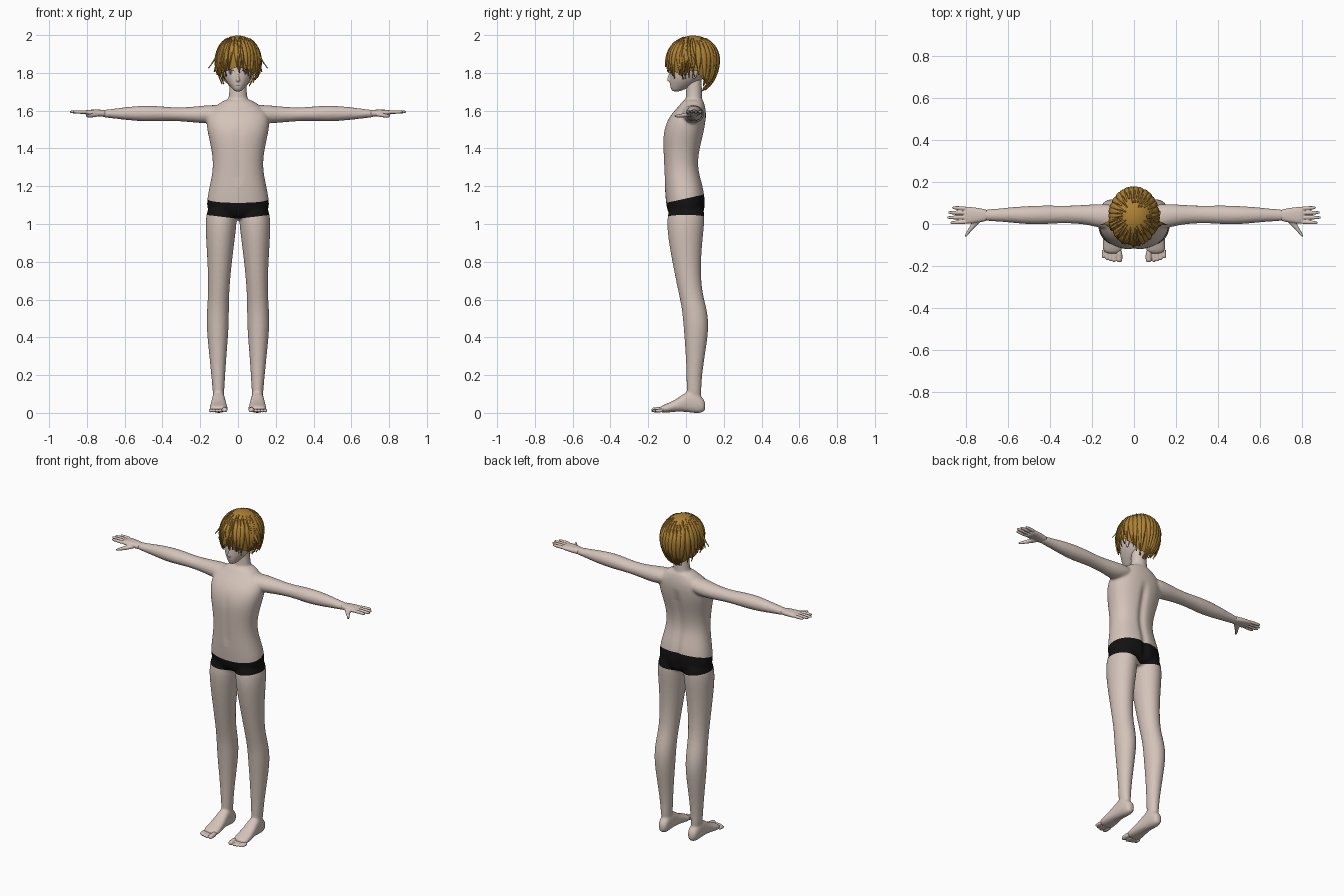
import bpy, bmesh, math, random
from mathutils import Vector
from mathutils.bvhtree import BVHTree

random.seed(4)
if "Cube" in bpy.data.objects:
    bpy.data.objects.remove(bpy.data.objects["Cube"])


def material(name, *rgb):
    m = bpy.data.materials.new(name)
    m.use_nodes = True
    m.diffuse_color = (*rgb, 1)
    m.node_tree.nodes["Principled BSDF"].inputs["Base Color"].default_value = (*rgb, 1)
    return m


SKIN = material("skin", .66, .55, .49)
HAIR = material("golden hair", .42, .22, .035)
HAIR_DARK = material("dark hair edge", .08, .04, .01)
CLOTH = material("black cloth", .006, .006, .006)
WHITE = material("eye white", .75, .72, .72)
IRIS = material("violet iris", .2, .13, .2)
LASH = material("dark lash", .05, .03, .03)
LIP = material("lip line", .33, .2, .18)


def finish(name, bm, *mats):
    bmesh.ops.recalc_face_normals(bm, faces=bm.faces)
    me = bpy.data.meshes.new(name)
    bm.to_mesh(me)
    bm.free()
    for m in mats:
        me.materials.append(m)
    me.polygons.foreach_set("use_smooth", [True] * len(me.polygons))
    ob = bpy.data.objects.new(name, me)
    bpy.context.collection.objects.link(ob)
    return ob


def loft(bm, axis, rows, side=1, n=16, power=1.0):
    """Closed skin over rows of (position, a0, a1, b0, b1) along an axis."""
    rings = []
    for p, a0, a1, b0, b1 in rows:
        ring = []
        for i in range(n):
            t = math.tau * i / n
            c, s = math.cos(t), math.sin(t)
            a = (a0 + a1) / 2 + (a1 - a0) / 2 * math.copysign(abs(c) ** power, c)
            b = (b0 + b1) / 2 + (b1 - b0) / 2 * math.copysign(abs(s) ** power, s)
            x, y, z = {"x": (p, a, b), "y": (a, p, b), "z": (a, b, p)}[axis]
            ring.append(bm.verts.new((x * side, y, z)))
        rings.append(ring)
    for r, q in zip(rings, rings[1:]):
        for i in range(n):
            j = (i + 1) % n
            bm.faces.new((r[i], r[j], q[j], q[i]))
    bm.faces.new(rings[0])
    bm.faces.new(rings[-1])


def centred(rows):
    return [(z, -w, w, f, b) for z, w, f, b in rows]


def blend(ob, voxel, smooth):
    """Round the parts, fuse them into one skin and relax the joints."""
    ob.modifiers.new("round", "SUBSURF").levels = 2
    rm = ob.modifiers.new("fuse", "REMESH")
    rm.mode, rm.voxel_size, rm.use_smooth_shade = "VOXEL", voxel, True
    sm = ob.modifiers.new("relax", "SMOOTH")
    sm.factor, sm.iterations = .5, smooth
    bpy.context.view_layer.update()
    me = bpy.data.meshes.new_from_object(ob.evaluated_get(bpy.context.evaluated_depsgraph_get()))
    ob.modifiers.clear()
    ob.data = me
    me.polygons.foreach_set("use_smooth", [True] * len(me.polygons))
    return ob


# Body: torso, neck, arms, legs and feet fused into one skin
bm = bmesh.new()
loft(bm, "z", centred([
    (1.02, .08, -.06, .07), (1.06, .166, -.1, .1), (1.12, .168, -.108, .105),
    (1.2, .152, -.114, .094), (1.3, .13, -.118, .062), (1.4, .142, -.123, .075),
    (1.48, .162, -.124, .097), (1.55, .172, -.102, .107), (1.6, .155, -.062, .107),
    (1.635, .105, -.03, .098), (1.665, .062, -.008, .09)]), n=20, power=.88)
loft(bm, "z", centred([(1.58, .05, 0, .085), (1.65, .056, -.004, .088),
                       (1.7, .046, .0, .085), (1.76, .046, 0, .085), (1.8, .04, .01, .08)]))
for s in (1, -1):
    loft(bm, "x", [
        (.06, -.03, .09, 1.55, 1.63), (.15, -.025, .098, 1.53, 1.632), (.22, -.003, .093, 1.535, 1.623),
        (.32, .004, .087, 1.545, 1.616), (.4, 0, .09, 1.545, 1.623), (.48, -.005, .088, 1.541, 1.629),
        (.58, .005, .082, 1.548, 1.622), (.68, .014, .07, 1.561, 1.607), (.73, .013, .071, 1.565, 1.605)], s)
    loft(bm, "z", [
        (.05, .075, .13, 0, .085), (.15, .071, .137, .004, .079), (.3, .061, .152, -.001, .099),
        (.45, .048, .168, -.013, .124), (.55, .048, .165, -.021, .112), (.65, .046, .157, -.043, .082),
        (.8, .032, .162, -.074, .078), (.95, .012, .172, -.1, .092), (1.04, .003, .173, -.102, .102),
        (1.12, .01, .15, -.08, .09)], s, 20)
    loft(bm, "y", [
        (.104, .082, .12, .012, .06), (.08, .07, .133, -.003, .09), (.04, .069, .137, -.002, .125),
        (0, .066, .14, .004, .112), (-.05, .059, .147, .007, .073), (-.1, .053, .152, 0, .049),
        (-.145, .055, .15, .001, .035)], s, power=.85)
body = blend(finish("body", bm, SKIN, CLOTH), .007, 6)

# Spine and belly grooves, then trunks cut in by sloping planes
bm = bmesh.new()
bm.from_mesh(body.data)
bm.normal_update()
for v in bm.verts:
    x, y, z = v.co
    if 1.04 < z < 1.56 and abs(x) < .1:
        fade = min(1, (z - 1.04) / .04, (1.56 - z) / .08)
        groove = fade * math.exp(-(x / .022) ** 2)
        if v.normal.y > .3:
            v.co.y -= .012 * groove
        elif v.normal.y < -.3 and z > 1.2:
            v.co.y += .004 * groove * min(1, (z - 1.2) / .05)


def waist(c):
    return 1.135 + .22 * c.y


def leg_line(c):
    return 1.028 + .12 * abs(c.x)


for co, no in (((0, 0, 1.135), (0, -.22, 1)), ((0, 0, 1.028), (.12, 0, 1)), ((0, 0, 1.028), (-.12, 0, 1))):
    bmesh.ops.bisect_plane(bm, geom=bm.verts[:] + bm.edges[:] + bm.faces[:], plane_co=co, plane_no=no)
for f in bm.faces:
    c = f.calc_center_median()
    f.material_index = int(leg_line(c) < c.z < waist(c))
bm.to_mesh(body.data)
bm.free()

# Hands and toes
for s, label in ((1, "left"), (-1, "right")):
    bm = bmesh.new()
    loft(bm, "x", [(.69, .015, .069, 1.565, 1.604), (.73, .008, .075, 1.568, 1.606),
                   (.78, 0, .084, 1.574, 1.606), (.815, .0, .083, 1.578, 1.603)], s, 12, .8)
    for y0, y1, tip in ((.073, .078, .868), (.052, .055, .887), (.031, .031, .892), (.01, .006, .876)):
        rows = []
        for t, r in ((0, .011), (.5, .0105), (.85, .009), (1, .005)):
            x, y, z = .79 + (tip - .79) * t, y0 + (y1 - y0) * t, 1.592 + .002 * t
            rows.append((x, y - r, y + r, z - r, z + r))
        loft(bm, "x", rows, s, 8)
    loft(bm, "y", [(.035, .71, .77, 1.57, 1.598), (.005, .732, .775, 1.565, 1.592),
                   (-.03, .772, .795, 1.562, 1.583), (-.05, .789, .806, 1.563, 1.58),
                   (-.062, .798, .808, 1.567, 1.577)], s, 8)
    blend(finish(label + "_hand", bm, SKIN), .003, 2)

    bm = bmesh.new()
    for i in range(5):
        x, r = (.07, .016) if i == 0 else (.078 + .0165 * i, .011)
        tip = -.183 + .0012 * i * i
        loft(bm, "y", [(-.12, x - r, x + r, .002, r * 2.4), (tip + .025, x - r, x + r, .002, r * 1.9),
                       (tip + .008, x - r, x + r, .002, r * 1.9), (tip, x - r * .6, x + r * .6, .004, r * 1.4)],
             s, 8)
    blend(finish(label + "_toes", bm, SKIN), .003, 2)

# Head with nose and ears
bm = bmesh.new()
loft(bm, "z", centred([
    (1.7, .016, -.072, -.035), (1.72, .034, -.083, .01), (1.745, .056, -.087, .06), (1.775, .075, -.088, .1),
    (1.81, .087, -.086, .125), (1.86, .094, -.09, .145), (1.91, .093, -.085, .15), (1.95, .078, -.06, .13),
    (1.98, .04, -.01, .085)]), n=20)
loft(bm, "z", centred([(1.752, .011, -.092, -.07), (1.76, .012, -.104, -.07),
                       (1.775, .008, -.099, -.07), (1.81, .005, -.088, -.07)]), n=8)
for s in (1, -1):
    loft(bm, "z", [(1.765, .078, .088, .035, .05), (1.785, .08, .096, .032, .06),
                   (1.815, .082, .106, .032, .07), (1.83, .085, .104, .04, .066)], s, 10)
head = blend(finish("head", bm, SKIN), .004, 3)
surface = BVHTree.FromPolygons([v.co for v in head.data.vertices], [p.vertices for p in head.data.polygons])


def plate(name, mat, cx, cz, rx, rz, lift, bow=0.0):
    """Thin painted patch that hugs the face; bow bends it into an arc."""
    bm = bmesh.new()
    bmesh.ops.create_grid(bm, x_segments=10, y_segments=4, size=1)
    for v in bm.verts:
        u, w = v.co.x, v.co.y
        x = cx + rx * u
        z = cz + rz * w * math.sqrt(max(.02, 1 - u * u)) - bow * u * u
        hit = surface.ray_cast(Vector((x, -1, z)), Vector((0, 1, 0)))[0]
        v.co = (x, (hit.y if hit else -.06) - lift, z)
    return finish(name, bm, mat)


# Painted face
for s, label in ((1, "left"), (-1, "right")):
    plate(label + "_eye", WHITE, .041 * s, 1.802, .021, .014, .001)
    plate(label + "_iris", IRIS, .04 * s, 1.803, .011, .0135, .002)
    plate(label + "_pupil", LASH, .04 * s, 1.803, .004, .006, .003)
    plate(label + "_lash", LASH, .042 * s, 1.817, .023, .003, .003, .009)
    plate(label + "_brow", HAIR_DARK, .042 * s, 1.838, .022, .002, .002, .006)
plate("mouth", LIP, 0, 1.733, .014, .0018, .001, -.002)

# Hair: a shell around the skull with layered pointed locks
CENTRE = Vector((0, .038, 1.87))
HEM = ((0, 1.815), (.2, 1.79), (.36, 1.77), (.46, 1.795), (.53, 1.8), (.64, 1.75), (.8, 1.715), (1, 1.708))


def hem(angle):
    f = abs(math.remainder(angle, math.tau)) / math.pi
    for (f0, z0), (f1, z1) in zip(HEM, HEM[1:]):
        if f <= f1:
            return z0 + (z1 - z0) * (f - f0) / (f1 - f0)
    return HEM[-1][1]


def polar(z):
    h = z - CENTRE.z
    return math.acos(max(-1, min(1, h / (.128 if h > 0 else .172))))


def shell(angle, phi, scale=1.0):
    r, h = math.sin(phi), math.cos(phi)
    return CENTRE + scale * Vector((.119 * r * math.sin(angle), -.139 * r * math.cos(angle),
                                    h * (.128 if h > 0 else .172)))


bm = bmesh.new()
crown = bm.verts.new(shell(0, 0))
SEG = 40
rings = [[bm.verts.new(shell(math.tau * i / SEG, polar(hem(math.tau * i / SEG) + .018) * k / 12))
          for i in range(SEG)] for k in range(1, 13)]
for i in range(SEG):
    j = (i + 1) % SEG
    bm.faces.new((crown, rings[0][i], rings[0][j]))
    for r, q in zip(rings, rings[1:]):
        bm.faces.new((r[i], q[i], q[j], r[j]))
finish("hair_cap", bm, HAIR)

bm = bmesh.new()


def lock(angle, start, tip_z, width, drift=0.0, flare=0.0, bulge=.025, steps=10):
    end, last = polar(tip_z), None
    for i in range(steps + 1):
        t = i / steps
        w = width * min(1, .4 + 1.5 * t) * max(.02, 1 - t ** 3)
        a, phi = angle + drift * t * t, start + (end - start) * t
        puff = 1 + flare * t ** 4
        row = [bm.verts.new(shell(a + d * w, phi, puff * (1 + b)))
               for d, b in ((-1, -.012), (-.4, bulge * .8), (.4, bulge), (1, -.012))]
        if last:
            for k in range(3):
                bm.faces.new((last[k], row[k], row[k + 1], last[k + 1]))
        last = row


for i in range(30):
    a = math.tau * (i + .5) / 30
    lock(a, random.uniform(.35, .7), hem(a) + random.uniform(-.012, .012), .15,
         random.uniform(-.15, .15), random.uniform(0, .06))
for i in range(18):
    a = random.uniform(-1.6, 1.6)
    lock(a, random.uniform(.5, .9), hem(a) + random.uniform(-.005, .035), .1,
         random.uniform(-.3, .3), random.uniform(.02, .07), .04)
for s in (1, -1):
    lock(1.3 * s, 1.1, 1.838, .1, .05 * s, .36)
    lock(1.15 * s, 1.1, 1.815, .1, .12 * s, .17)
locks = finish("hair_locks", bm, HAIR, HAIR_DARK)
locks.data.set_sharp_from_angle(angle=math.radians(40))
thick = locks.modifiers.new("thickness", "SOLIDIFY")
thick.thickness, thick.offset, thick.material_offset_rim = .003, -1, 1
